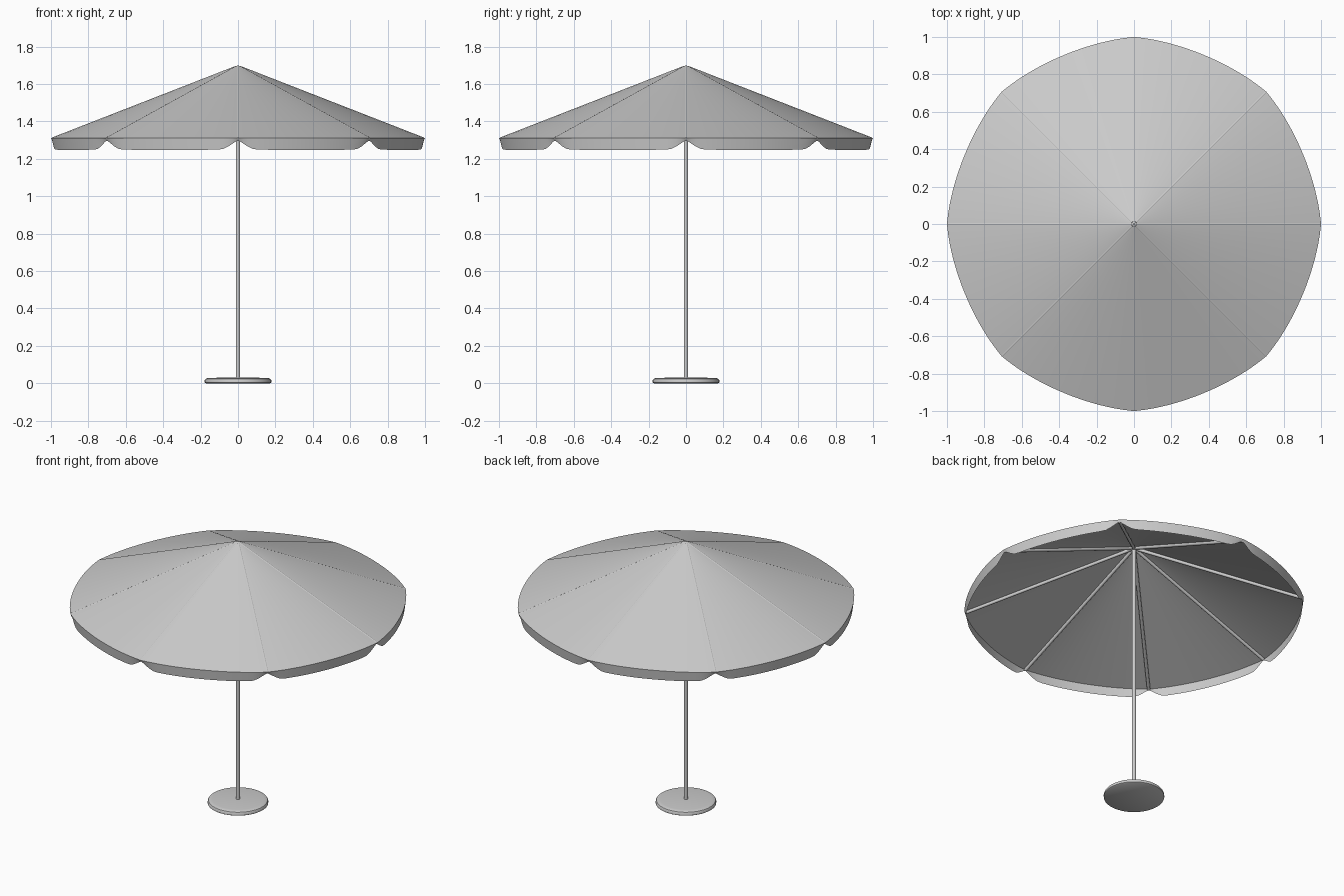
import bpy
import bmesh
from math import sin, cos, pi
from mathutils import Vector

cube = bpy.data.objects.get("Cube")
if cube:
    bpy.data.objects.remove(cube)

grey = bpy.data.materials.new("plain grey")
grey.use_nodes = True
grey.diffuse_color = (0.6, 0.6, 0.6, 1)
grey.node_tree.nodes["Principled BSDF"].inputs["Base Color"].default_value = (0.6, 0.6, 0.6, 1)

PANELS = 8
APEX, RIM, DROP = 1.70, 1.31, 0.063


def finish(bm, name, angle=0.6):
    """Turn a bmesh into a shaded, coloured object."""
    mesh = bpy.data.meshes.new(name)
    bm.to_mesh(mesh)
    bm.free()
    obj = bpy.data.objects.new(name, mesh)
    bpy.context.collection.objects.link(obj)
    mesh.materials.append(grey)
    bpy.ops.object.select_all(action='DESELECT')
    obj.select_set(True)
    bpy.context.view_layer.objects.active = obj
    bpy.ops.object.shade_smooth_by_angle(angle=angle)
    return obj


def lathe(name, profile, steps=48):
    """Spin a radius/height profile around the z axis."""
    bm = bmesh.new()
    verts = [bm.verts.new((r, 0, z)) for r, z in profile]
    edges = [bm.edges.new(pair) for pair in zip(verts, verts[1:])]
    bmesh.ops.spin(bm, geom=verts + edges, cent=(0, 0, 0), axis=(0, 0, 1),
                   angle=2 * pi, steps=steps)
    bmesh.ops.remove_doubles(bm, verts=bm.verts, dist=1e-5)
    bmesh.ops.recalc_face_normals(bm, faces=bm.faces)
    return finish(bm, name)


def tube(name, start, end, radius, sides=12):
    """Capped cylinder between two points."""
    start, end = Vector(start), Vector(end)
    axis = end - start
    bm = bmesh.new()
    made = bmesh.ops.create_cone(bm, cap_ends=True, segments=sides, radius1=radius,
                                 radius2=radius, depth=axis.length)
    bmesh.ops.rotate(bm, verts=made["verts"],
                     matrix=axis.to_track_quat('Z', 'Y').to_matrix())
    bmesh.ops.translate(bm, verts=made["verts"], vec=(start + end) / 2)
    return finish(bm, name)


def canopy_panel(index, cols=24, rows=8):
    """One wedge of cloth with a hanging valance that is rounded at both ends."""
    bm = bmesh.new()
    grid = []
    for c in range(cols + 1):
        # columns crowd towards the ribs, where the valance curves
        t = (1 - cos(pi * c / cols)) / 2
        a = (index + t) * 2 * pi / PANELS
        bulge = 1 - 0.022 * sin(pi * t)
        column = []
        for r in range(rows + 1):
            s = 0.003 + 0.997 * r / rows
            column.append((s * bulge, APEX - (APEX - RIM) * s))
        # scalloped hem: short at the ribs, full length across the panel
        end = min(1, min(t, 1 - t) / 0.13)
        hang = DROP * (0.2 + 0.74 * (sin(end * pi / 2) ** 1.3) + 0.06 * sin(pi * t))
        for k in (0.15, 0.5, 1):
            column.append((bulge - 0.008 * k, RIM - hang * k))
        grid.append([bm.verts.new((cos(a) * r, sin(a) * r, z)) for r, z in column])
    for left, right in zip(grid, grid[1:]):
        for k in range(len(left) - 1):
            bm.faces.new((left[k], left[k + 1], right[k + 1], right[k]))
    return finish(bm, f"canopy_panel_{index + 1}")


# Weighted foot with a rounded upper edge
lathe("base_plate", [(0, 0), (0.172, 0), (0.178, 0.004), (0.178, 0.016), (0.174, 0.023),
                     (0.165, 0.027), (0.15, 0.029), (0, 0.031)])

# Pole
tube("pole", (0, 0, 0.02), (0, 0, APEX - 0.01), 0.012, 20)

# Cloth and the ribs that carry it
for i in range(PANELS):
    canopy_panel(i)
    a = i * 2 * pi / PANELS
    tube(f"rib_{i + 1}", (0.01 * cos(a), 0.01 * sin(a), APEX - 0.013),
         (0.992 * cos(a), 0.992 * sin(a), RIM - 0.006), 0.01)
